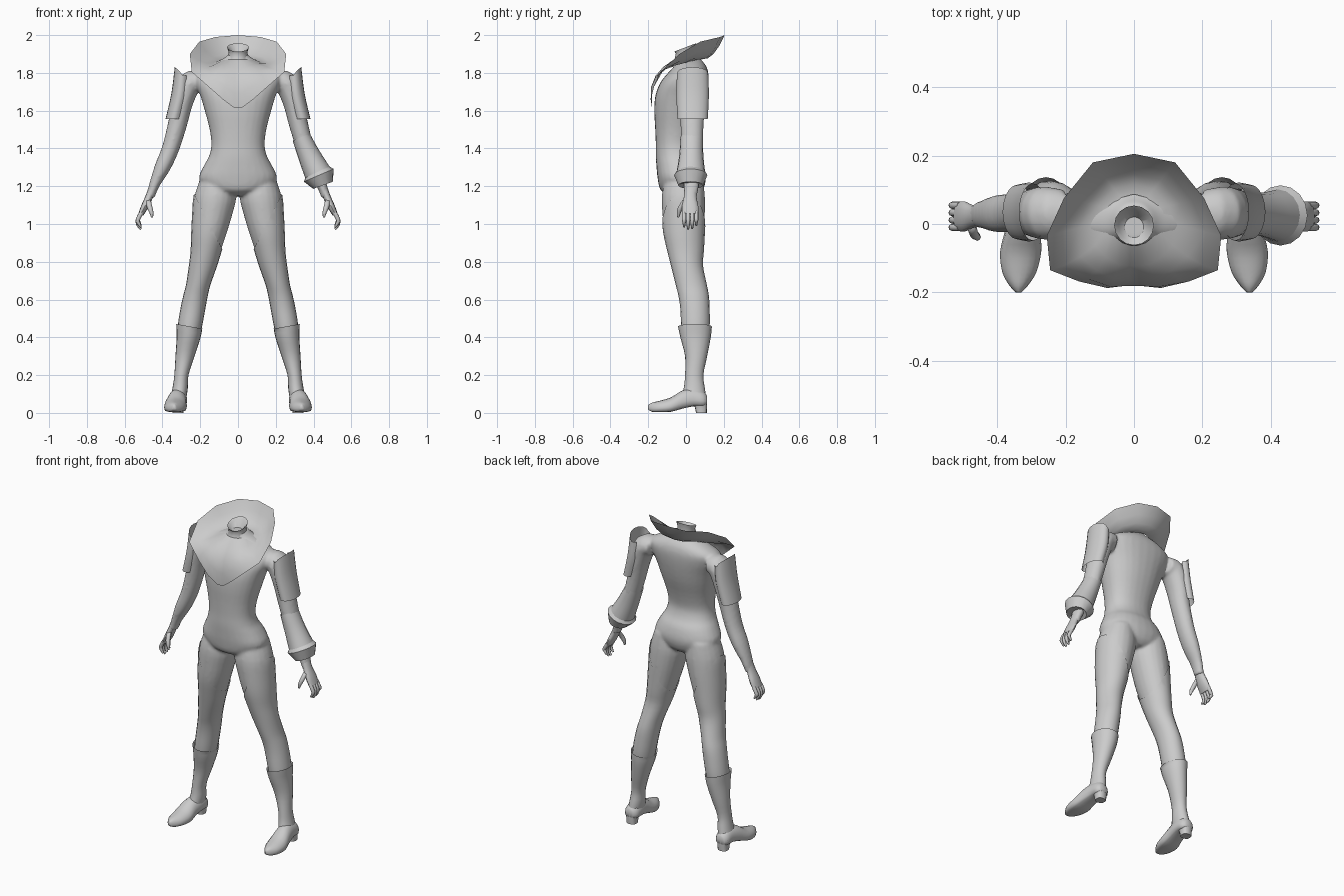
import bpy, bmesh, math
from mathutils import Vector

if "Cube" in bpy.data.objects:
    bpy.data.objects.remove(bpy.data.objects["Cube"])

mat = bpy.data.materials.new("light_grey")
mat.diffuse_color = (0.6, 0.6, 0.6, 1)
mat.use_nodes = True
mat.node_tree.nodes["Principled BSDF"].inputs["Base Color"].default_value = mat.diffuse_color
TAU = math.tau


def resample(rows, n=3):
    """Catmull-Rom through rows of numbers."""
    out = []
    for i in range(len(rows) - 1):
        a, b, c, d = (rows[max(0, min(len(rows) - 1, i + k))] for k in (-1, 0, 1, 2))
        for j in range(n):
            t = j / n
            out.append([0.5 * (2*q + (r - p)*t + (2*p - 5*q + 4*r - s)*t*t + (3*q - p - 3*r + s)*t**3)
                        for p, q, r, s in zip(a, b, c, d)])
    return out + [list(rows[-1])]


def loft(bm, rings, closed=True, cap=True, side=1):
    vs = [[bm.verts.new((p[0] * side, p[1], p[2])) for p in r] for r in rings]
    n = len(vs[0])
    for a, b in zip(vs, vs[1:]):
        for i in range(n if closed else n - 1):
            j = (i + 1) % n
            bm.faces.new((a[i], a[j], b[j], b[i]))
    if cap:
        bm.faces.new(vs[0])
        bm.faces.new(vs[-1])


def level_rings(rows, power=1.0, n=20, grow=0.0):
    """rows: z, x inner, x outer, y front, y back"""
    rings = []
    for z, x0, x1, y0, y1 in resample(rows):
        ring = []
        for k in range(n):
            c, s = math.cos(TAU * k / n), math.sin(TAU * k / n)
            c, s = (math.copysign(abs(v) ** power, v) for v in (c, s))
            ring.append(((x0 + x1) / 2 + ((x1 - x0) / 2 + grow) * c,
                         (y0 + y1) / 2 + ((y1 - y0) / 2 + grow) * s, z))
        rings.append(ring)
    return rings


def tube_rings(rows, n=16, sub=3):
    """rows: x, y, z, radius in the xz plane, radius along y"""
    rows = resample(rows, sub)
    rings = []
    for i, (x, y, z, ra, rb) in enumerate(rows):
        p, q = rows[max(0, i - 1)], rows[min(len(rows) - 1, i + 1)]
        d = Vector((q[0] - p[0], 0, q[2] - p[2])).normalized()
        u = Vector((-d.z, 0, d.x))
        rings.append([(x + u.x * ra * math.cos(TAU * k / n), y + rb * math.sin(TAU * k / n),
                       z + u.z * ra * math.cos(TAU * k / n)) for k in range(n)])
    return rings


def finish(name, bm, voxel=0, angle=60):
    bmesh.ops.recalc_face_normals(bm, faces=bm.faces)
    me = bpy.data.meshes.new(name)
    bm.to_mesh(me)
    bm.free()
    me.materials.append(mat)
    ob = bpy.data.objects.new(name, me)
    bpy.context.collection.objects.link(ob)
    bpy.ops.object.select_all(action='DESELECT')
    ob.select_set(True)
    bpy.context.view_layer.objects.active = ob
    bpy.ops.object.shade_smooth_by_angle(angle=math.radians(angle))
    if voxel:
        m = ob.modifiers.new("fuse", 'REMESH')
        m.mode, m.voxel_size, m.use_smooth_shade = 'VOXEL', voxel, True
        m = ob.modifiers.new("soften", 'SMOOTH')
        m.factor, m.iterations = 0.5, 6
    return ob


torso = [(1.15, .07, -.09, .06), (1.18, .16, -.135, .09), (1.24, .207, -.15, .105), (1.31, .18, -.157, .09),
         (1.36, .153, -.16, .06), (1.42, .141, -.16, .045), (1.5, .15, -.163, .06), (1.6, .176, -.168, .09),
         (1.68, .2, -.162, .108), (1.75, .228, -.135, .118), (1.8, .225, -.095, .118),
         (1.84, .16, -.06, .105), (1.875, .08, -.05, .075), (1.9, .05, -.05, .06)]
leg = [(1.24, .03, .2, -.11, .09), (1.15, .008, .23, -.128, .1), (1.05, .03, .238, -.125, .1),
       (.95, .06, .243, -.115, .095), (.86, .09, .246, -.095, .09), (.78, .115, .255, -.075, .085),
       (.68, .15, .27, -.05, .105), (.62, .165, .285, -.035, .116), (.55, .178, .3, -.025, .12),
       (.45, .197, .315, -.02, .12), (.35, .222, .318, -.008, .105)]
arm = [(.2, .03, 1.755, .055, .07), (.26, .032, 1.74, .066, .078), (.293, .033, 1.64, .054, .072),
       (.32, .032, 1.53, .051, .062), (.357, .032, 1.4, .046, .058), (.4, .03, 1.3, .042, .055),
       (.442, .028, 1.21, .028, .042), (.465, .025, 1.14, .022, .034)]

# Fused body: torso, legs, arms
bm = bmesh.new()
loft(bm, level_rings([(z, -w, w, a, b) for z, w, a, b in torso], 0.9, 28))
for s in (1, -1):
    loft(bm, level_rings(leg), side=s)
    loft(bm, tube_rings(arm), side=s)
finish("body", bm, 0.009)

# Neck with a slanted open rim, closed lower down
bm = bmesh.new()
neck = []
for z, r, tilt in ((1.83, .07, 0), (1.875, .056, 0), (1.91, .05, .008), (1.935, .058, .022), (1.925, .046, .02), (1.89, .02, 0)):
    neck.append([(r * math.cos(TAU * k / 16), r * math.sin(TAU * k / 16) - .004,
                  z + tilt * math.sin(TAU * k / 16)) for k in range(16)])
loft(bm, neck)
finish("neck", bm)

# Wide flared collar
rim = [(0, .205, 2.0), (.12, .18, 1.99), (.205, .075, 1.965), (.255, -.035, 1.9),
       (.245, -.135, 1.805), (.16, -.168, 1.73), (.078, -.187, 1.658), (.02, -.18, 1.615)]
rim = rim + [(-x, y, z) for x, y, z in rim[:0:-1]]
bm = bmesh.new()
rings = []
for t in (0, .25, .5, .75, 1):
    ring = []
    for x, y, z in rim:
        a = math.atan2(y + .03, x)
        inner = Vector((.075 * math.cos(a), .075 * math.sin(a) + .012, 1.872))
        p = Vector((x, y, z)).lerp(inner, t)
        front = max(0, min(1, (1.9 - z) / .2))
        bulge = 4 * t * (1 - t)
        p.y -= .04 * front * bulge
        p.z += (.02 * front - .035 * (1 - front)) * bulge
        ring.append(p)
    rings.append(ring)
loft(bm, rings, cap=False)
finish("collar", bm)

for s, tag in ((1, "left"), (-1, "right")):
    # Thigh stocking cut on a slant
    bm = bmesh.new()
    loft(bm, level_rings(leg, grow=.005), cap=False, side=s)
    bmesh.ops.bisect_plane(bm, geom=bm.verts[:] + bm.edges[:] + bm.faces[:], plane_co=(.235 * s, 0, 1.165),
                           plane_no=(-.285 * s, 0, .145), clear_outer=True)
    finish(tag + "_stocking", bm)

    # Boot shaft with slanted top edge
    bm = bmesh.new()
    rings = level_rings([(.458, .187, .327, -.042, .137), (.4, .198, .325, -.03, .131), (.3, .23, .331, -.005, .112),
                         (.2, .262, .337, -.005, .092), (.13, .266, .347, -.012, .1), (.07, .275, .36, -.03, .108)])
    rings[0] = [(x, y, z + (x - .257) * .18) for x, y, z in rings[0]]
    loft(bm, rings, cap=False, side=s)
    finish(tag + "_boot_shaft", bm)

    # Pointed foot: y, centre x, half width, bottom, top
    bm = bmesh.new()
    foot = resample([(.112, .318, .025, .045, .09), (.09, .316, .044, .035, .115), (.04, .317, .048, .035, .13),
                     (-.02, .325, .052, .022, .118), (-.08, .331, .06, .006, .082), (-.14, .335, .05, .004, .064),
                     (-.18, .337, .027, .006, .054), (-.2, .337, .008, .018, .042)])
    rings = []
    for y, x, w, z0, z1 in foot:
        ring = []
        for k in range(16):
            c, q = math.cos(TAU * k / 16), math.sin(TAU * k / 16)
            q = q if q > 0 else -abs(q) ** .4
            ring.append((x + w * c, y, z0 + (z1 - z0) * (.35 + (.65 if q > 0 else .35) * q)))
        rings.append(ring)
    loft(bm, rings, side=s)
    finish(tag + "_boot_foot", bm)

    # Heel block
    bm = bmesh.new()
    loft(bm, level_rings([(.07, .275, .36, .03, .112), (.035, .285, .35, .045, .112), (0, .288, .348, .053, .11)],
                         .7, 12), side=s)
    finish(tag + "_heel", bm)

    # Hand: palm, four curled fingers, thumb
    bm = bmesh.new()
    loft(bm, tube_rings([(.455, .025, 1.18, .022, .034), (.472, .022, 1.14, .02, .034), (.495, .022, 1.09, .019, .044),
                         (.515, .022, 1.05, .014, .042)], 12), side=s)
    for i, drop in enumerate((.012, 0, .004, .02)):
        y = -.01 + i * .0215
        loft(bm, tube_rings([(.508, y, 1.065, .011, .011), (.53, y, 1.025, .0115, .011), (.528, y, .995 + drop, .01, .009),
                             (.514, y, .972 + drop, .005, .005)], 8, 2), side=s)
    loft(bm, tube_rings([(.475, -.005, 1.125, .014, .014), (.468, -.028, 1.09, .014, .014), (.458, -.038, 1.06, .011, .011),
                         (.455, -.041, 1.035, .005, .005)], 8, 2), side=s)
    finish(tag + "_hand", bm)

    # Shoulder guard: open curved plate, peaked at the outside
    bm = bmesh.new()
    rings = []
    for z, x0, x1, ry, peak in resample([(1.785, .255, .335, .083, .045), (1.68, .262, .353, .086, .01),
                                         (1.555, .295, .384, .08, 0)], 4):
        ring = []
        for k in range(15):
            a = math.radians(-125 + 250 * k / 14)
            ring.append(((x0 + x1) / 2 + (x1 - x0) / 2 * math.cos(a), .035 + ry * math.sin(a),
                         z + peak * max(0, math.cos(a)) ** .6))
        rings.append(ring)
    loft(bm, rings, closed=False, cap=False, side=s)
    finish(tag + "_shoulder_guard", bm)

# Flared forearm sleeve and cuff, on one arm only
bm = bmesh.new()
loft(bm, tube_rings([(.335, .03, 1.46, .049, .06), (.378, .028, 1.36, .06, .064), (.427, .025, 1.26, .073, .078)]), cap=False)
finish("forearm_sleeve", bm)
bm = bmesh.new()
loft(bm, tube_rings([(.42, .025, 1.275, .07, .076), (.428, .025, 1.258, .086, .088), (.45, .025, 1.205, .055, .066),
                     (.44, .025, 1.225, .03, .04)], sub=1), cap=False)
finish("cuff", bm, angle=30)
